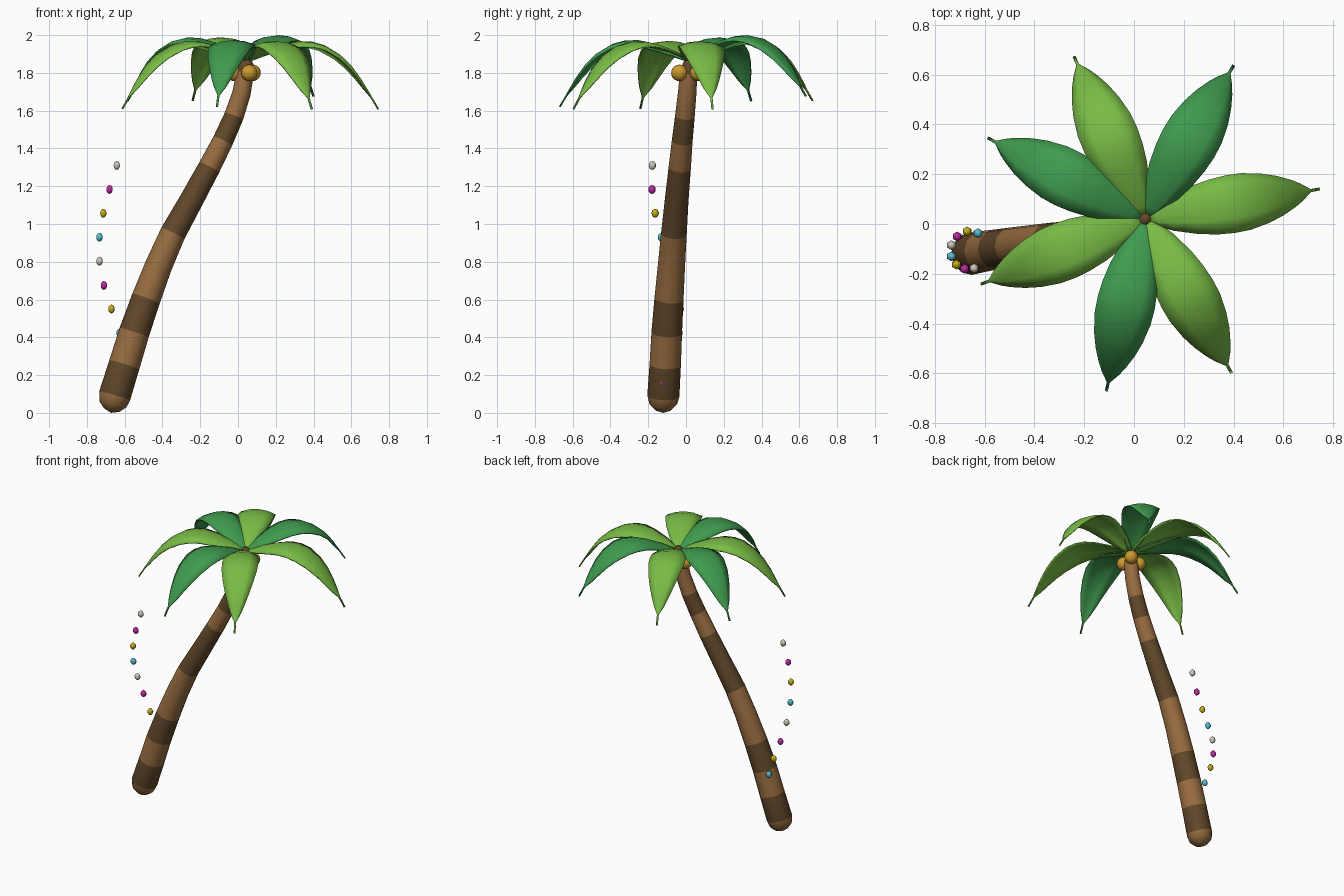
import bpy, bmesh, math
from mathutils import Vector

if "Cube" in bpy.data.objects:
    bpy.data.objects.remove(bpy.data.objects["Cube"])


def mat(name, rgb):
    m = bpy.data.materials.new(name)
    m.diffuse_color = (*rgb, 1)
    m.use_nodes = True
    m.node_tree.nodes["Principled BSDF"].inputs["Base Color"].default_value = m.diffuse_color
    return m


LIGHT_BARK = mat("light_bark", (0.31, 0.15, 0.052))
DARK_BARK = mat("dark_bark", (0.12, 0.064, 0.023))
LIGHT_LEAF = mat("light_leaf", (0.19, 0.50, 0.06))
DARK_LEAF = mat("dark_leaf", (0.05, 0.33, 0.078))
NUT = mat("coconut_gold", (0.60, 0.32, 0.025))
BEADS = [mat("bead_white", (0.60, 0.57, 0.47)), mat("bead_magenta", (0.50, 0.022, 0.36)),
         mat("bead_yellow", (0.55, 0.42, 0.01)), mat("bead_cyan", (0.09, 0.50, 0.60))]


def finish(bm, name, mats, smooth=True):
    bmesh.ops.recalc_face_normals(bm, faces=bm.faces)
    me = bpy.data.meshes.new(name)
    bm.to_mesh(me)
    bm.free()
    for m in mats:
        me.materials.append(m)
    for p in me.polygons:
        p.use_smooth = smooth
    ob = bpy.data.objects.new(name, me)
    bpy.context.collection.objects.link(ob)
    return ob


# Trunk: tapered rings swept along a leaning path, banded light and dark
PATH = [(-.669, -.12, .016, .043), (-.662, -.12, .045, .073), (-.653, -.12, .09, .085),
        (-.602, -.11, .255, .083), (-.55, -.102, .425, .081), (-.487, -.09, .605, .077),
        (-.42, -.077, .78, .072), (-.345, -.064, .95, .068), (-.25, -.05, 1.12, .063),
        (-.152, -.033, 1.30, .059), (-.08, -.02, 1.44, .055), (-.022, -.006, 1.57, .052),
        (.018, .006, 1.69, .049), (.038, .014, 1.80, .046), (.045, .02, 1.85, .036),
        (.046, .022, 1.89, .017)]
BANDS = [0, 0, 1, 0, 1, 0, 0, 1, 1, 0, 1, 0, 0, 1, 1]
SIDES = 12
bm = bmesh.new()
rings = []
for i, (x, y, z, r) in enumerate(PATH):
    a, b = PATH[max(i - 1, 0)], PATH[min(i + 1, len(PATH) - 1)]
    t = (Vector(b[:3]) - Vector(a[:3])).normalized()
    u = Vector((0, 1, 0)).cross(t).normalized()
    v = t.cross(u)
    rings.append([bm.verts.new(Vector((x, y, z)) + r * (u * math.cos(k * math.tau / SIDES)
                  + v * math.sin(k * math.tau / SIDES))) for k in range(SIDES)])
pole = bm.verts.new((-.672, -.12, 0))
for k in range(SIDES):
    n = (k + 1) % SIDES
    bm.faces.new((pole, rings[0][n], rings[0][k]))
    for i, band in enumerate(BANDS):
        f = bm.faces.new((rings[i][k], rings[i][n], rings[i + 1][n], rings[i + 1][k]))
        f.material_index = band
bm.faces.new(rings[-1]).material_index = 1
finish(bm, "trunk", [LIGHT_BARK, DARK_BARK])

# Fronds: arched leaf blades; (distance, height, half width)
BLADE = [(0, 1.862, .012), (.05, 1.888, .042), (.1, 1.912, .066), (.2, 1.947, .097),
         (.28, 1.964, .111), (.35, 1.962, .116), (.42, 1.942, .114), (.5, 1.893, .099),
         (.56, 1.835, .079), (.61, 1.768, .054), (.64, 1.72, .034), (.662, 1.685, .014),
         (.672, 1.668, .005), (.708, 1.608, .005)]
CENTRE = Vector((.045, .022, 0))
FRONDS = [(9.6, 0), (60, .068), (113.7, .045), (152.9, .043), (201.8, .003), (257.3, .013), (299.2, 0)]
DROOP = .22


def frond(index, angle, lift):
    ca, sa = math.cos(math.radians(angle)), math.sin(math.radians(angle))
    out, side = Vector((ca, sa, 0)), Vector((-sa, ca, 0))
    mid = [CENTRE + out * r + Vector((0, 0, z + lift * r / .708)) for r, z, w in BLADE]
    bm = bmesh.new()
    rows = []
    for i, (r, z, w) in enumerate(BLADE):
        t = (mid[min(i + 1, len(mid) - 1)] - mid[max(i - 1, 0)]).normalized()
        normal = t.cross(side)
        rows.append([bm.verts.new(mid[i] + side * w * s - normal * DROOP * w * s * s)
                     for s in (-1, -.5, 0, .5, 1)])
    for a, b in zip(rows, rows[1:]):
        for k in range(4):
            bm.faces.new((a[k], b[k], b[k + 1], a[k + 1]))
    ob = finish(bm, f"frond_{index + 1}", [DARK_LEAF if index % 2 else LIGHT_LEAF])
    mod = ob.modifiers.new("thickness", 'SOLIDIFY')
    mod.thickness = .008
    mod.offset = 0


for i, (angle, lift) in enumerate(FRONDS):
    frond(i, angle, lift)


def ball(name, pos, r, stretch, segs, rows, m, smooth):
    bm = bmesh.new()
    bmesh.ops.create_uvsphere(bm, u_segments=segs, v_segments=rows, radius=r)
    for v in bm.verts:
        v.co = Vector((v.co.x, v.co.y, v.co.z * stretch)) + Vector(pos)
    finish(bm, name, [m], smooth)


# Coconuts around the trunk top
for i, deg in enumerate((-70, 50, 170)):
    a = math.radians(deg)
    ball(f"coconut_{i + 1}", (.04 + .058 * math.cos(a), .02 + .058 * math.sin(a), 1.80),
         .044, 1, 14, 10, NUT, True)

# Loose spiral of coloured beads descending into the trunk
SPIRAL = [(-.642, -.178, 1.31), (-.68, -.18, 1.183), (-.713, -.163, 1.057), (-.733, -.13, .93),
          (-.733, -.085, .803), (-.71, -.05, .675), (-.67, -.03, .55), (-.627, -.037, .423),
          (-.585, -.07, .295), (-.564, -.125, .16)]
for i, pos in enumerate(SPIRAL):
    ball(f"bead_{i + 1}", pos, .0195, 1.2, 6, 6, BEADS[i % 4], True)
